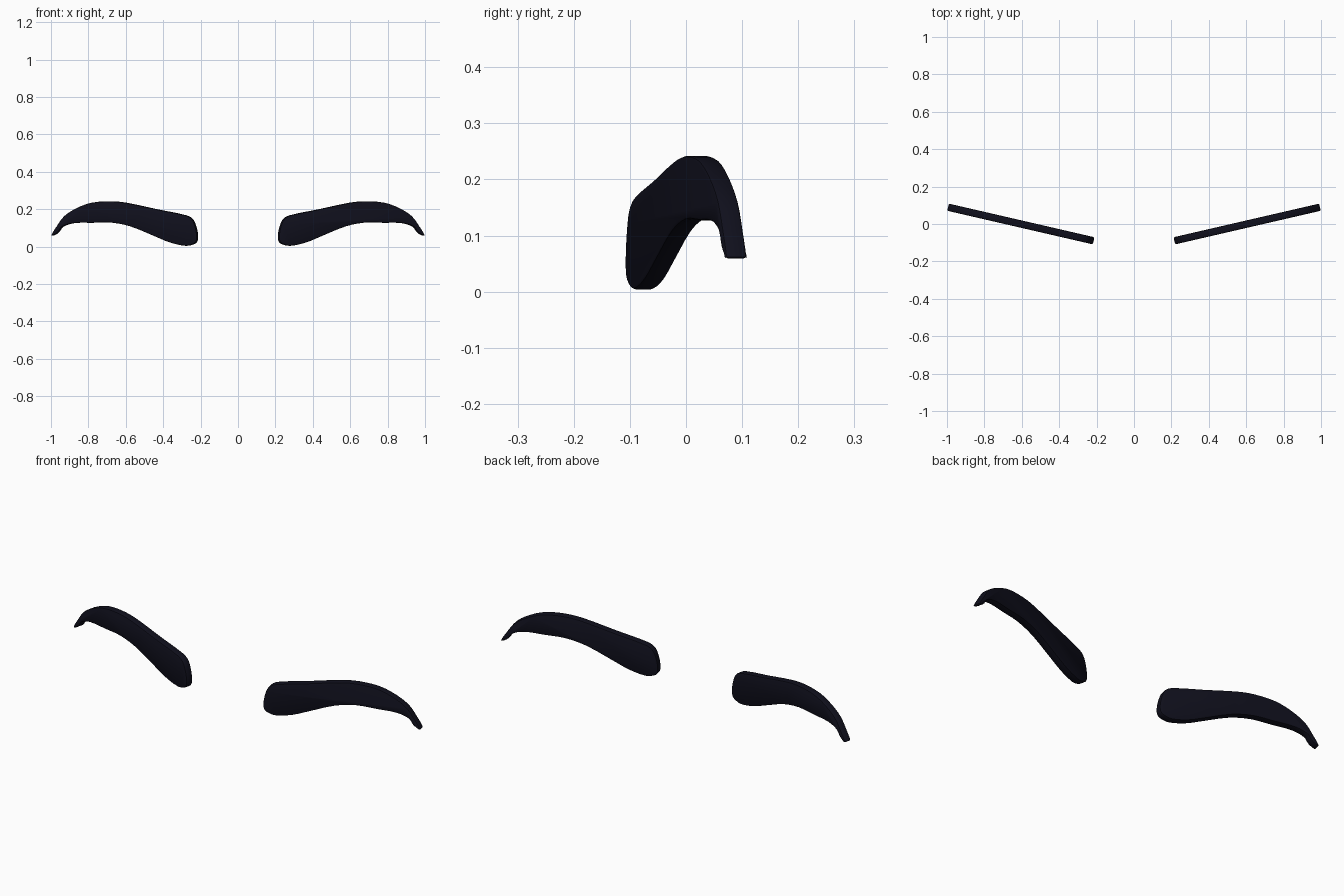
import bpy, bmesh, math
from mathutils import Vector, Matrix

if "Cube" in bpy.data.objects:
    bpy.data.objects.remove(bpy.data.objects["Cube"])

# Outline of one brow in the front view (x, z), clockwise from the inner end
OUTLINE = [(0.212, 0.06), (0.222, 0.11), (0.24, 0.147), (0.275, 0.167), (0.43, 0.199),
           (0.596, 0.234), (0.68, 0.242), (0.783, 0.234), (0.863, 0.205), (0.93, 0.162),
           (0.97, 0.108), (0.998, 0.062), (0.99, 0.059), (0.962, 0.077), (0.94, 0.106),
           (0.88, 0.125), (0.78, 0.127), (0.676, 0.128), (0.57, 0.107), (0.436, 0.053),
           (0.356, 0.021), (0.275, 0.004), (0.235, 0.012), (0.216, 0.027)]
MID_X, TILT, THICK = 0.605, math.radians(13), 0.039


def smooth_loop(pts, steps=3):
    """Closed Catmull-Rom curve through the points."""
    pts = [Vector(p) for p in pts]
    n, out = len(pts), []
    for i in range(n):
        a, b, c, d = (pts[(i + k) % n] for k in (-1, 0, 1, 2))
        # limit the tangents on uneven spacing
        span = (c - b).length
        m0 = (c - a).normalized() * span
        m1 = (d - b).normalized() * span
        for s in range(steps):
            t = s / steps
            out.append(b * (2*t**3 - 3*t**2 + 1) + m0 * (t**3 - 2*t**2 + t)
                       + c * (3*t**2 - 2*t**3) + m1 * (t**3 - t**2))
    return out


# Brow slab: front and back caps set in slightly to round the rim
loop = smooth_loop(OUTLINE)
n = len(loop)
normals = []
for i in range(n):
    d = (loop[(i + 1) % n] - loop[i - 1]).normalized()
    normals.append(Vector((d.y, -d.x)))

bm = bmesh.new()
rings = []
for inset, depth in ((0.006, -0.5), (0.0018, -0.45), (0, -0.34), (0, 0.34), (0.0018, 0.45), (0.006, 0.5)):
    ring = []
    for p, nrm in zip(loop, normals):
        q = p + nrm * inset
        ring.append(bm.verts.new(((q.x - MID_X) / math.cos(TILT) * 0.99, depth * THICK, q.y)))
    rings.append(ring)
for r0, r1 in zip(rings, rings[1:]):
    for i in range(n):
        j = (i + 1) % n
        bm.faces.new((r0[i], r0[j], r1[j], r1[i]))
bm.faces.new(rings[0])
bm.faces.new(rings[-1][::-1])
bmesh.ops.recalc_face_normals(bm, faces=bm.faces)

# Sweep the brow back toward the outer end
bm.transform(Matrix.Translation((MID_X, 0, 0)) @ Matrix.Rotation(TILT, 4, 'Z'))
mesh = bpy.data.meshes.new("eyebrows")
bm.to_mesh(mesh)
bm.free()

brows = bpy.data.objects.new("eyebrows", mesh)
bpy.context.collection.objects.link(brows)
brows.modifiers.new("other_side", 'MIRROR')

mat = bpy.data.materials.new("dark_hair")
mat.diffuse_color = (0.005, 0.005, 0.012, 1)
mat.use_nodes = True
mat.node_tree.nodes["Principled BSDF"].inputs["Base Color"].default_value = mat.diffuse_color
mesh.materials.append(mat)

bpy.context.view_layer.objects.active = brows
brows.select_set(True)
bpy.ops.object.shade_smooth_by_angle(angle=math.radians(40))
